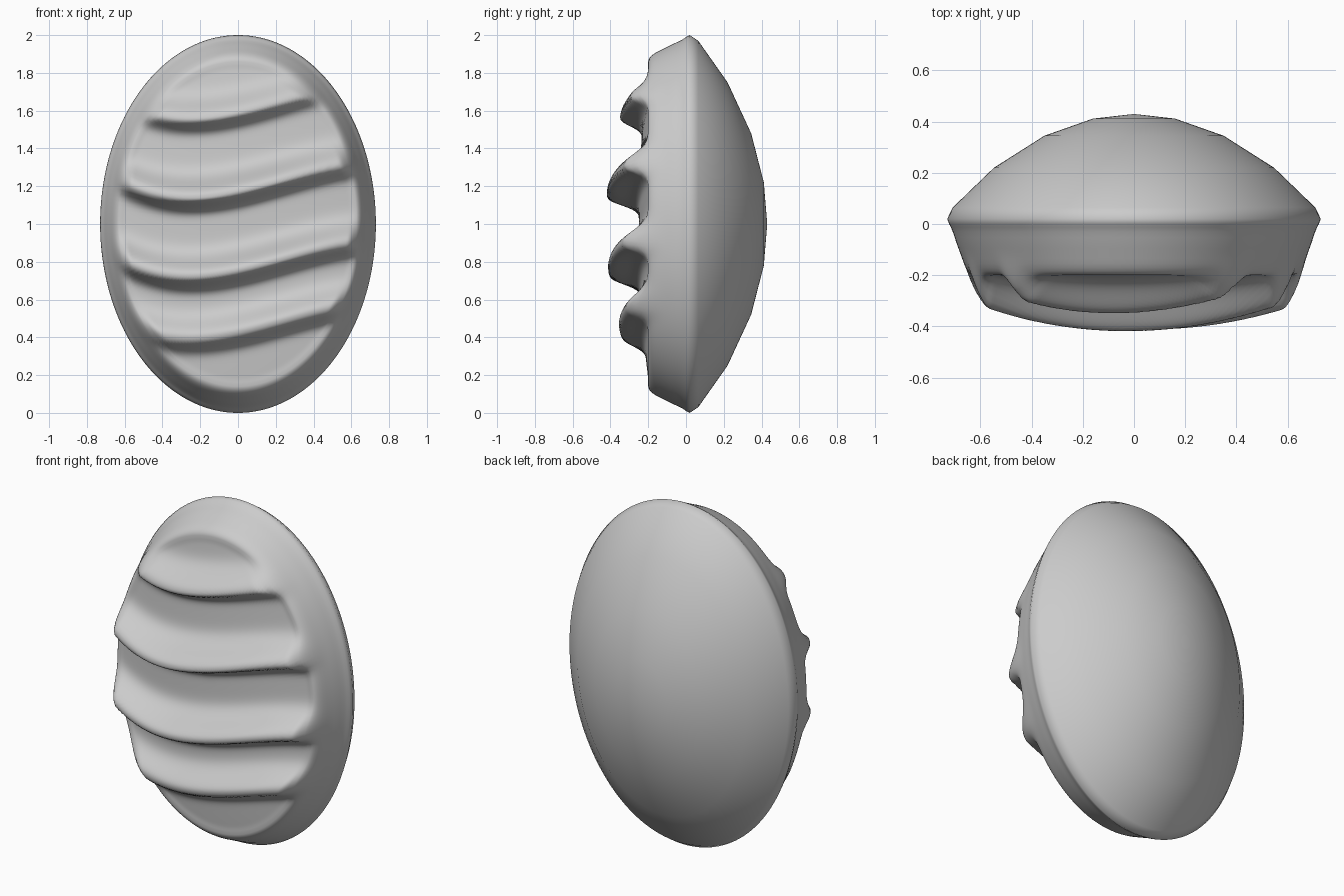
import bpy, bmesh, math

if "Cube" in bpy.data.objects:
    bpy.data.objects.remove(bpy.data.objects["Cube"])

HALF_W, HALF_H, SEG = 0.73, 1.0, 240
WALL = [(0.0, -0.20), (0.865, -0.20), (0.885, -0.19), (0.905, -0.165),
        (0.95, -0.075), (0.975, -0.02), (0.99, 0.0), (1.0, 0.02)]
BACK = [(0.97, 0.065), (0.75, 0.22), (0.48, 0.345), (0.22, 0.412)]
RIDGES = (1.54, 1.12, 0.70, 0.37)


def wall_depth(r):
    for (r0, y0), (r1, y1) in zip(WALL, WALL[1:]):
        if r <= r1:
            return y0 + (y1 - y0) * (r - r0) / (r1 - r0)
    return WALL[-1][1]


def front_depth(x, z, r):
    # asymmetric wavy ridges: steep below the crest, gentle above
    bend = 0.215 * x + 0.271 * x**2 - 0.371 * x**3
    ridge = 0.0
    for zc in RIDGES:
        t = z - zc - bend - 0.045
        t = max(t - 0.015, 0) if t > 0 else t
        ridge += math.exp(-(t / (0.085 if t > 0 else 0.05))**2)
    s = min(1, max(0, (0.94 - r) / 0.14))
    fade = s * s * (3 - 2 * s)
    height = 0.225 - 0.14 * (x / HALF_W)**2 - 0.23 * (z - 1)**2
    # slight bulge of the plate under the ridges
    bulge = 0.05 * max(0, 1 - (r / 0.82)**2)
    ridge = min(ridge, 1)
    return wall_depth(r) - bulge - max(height - bulge, 0) * ridge * fade


bm = bmesh.new()


def add_ring(r, depth):
    ring = []
    for i in range(SEG):
        a = 2 * math.pi * i / SEG
        x, z = HALF_W * r * math.cos(a), 1 + HALF_H * r * math.sin(a)
        ring.append(bm.verts.new((x, depth(x, z, r), z)))
    return ring


# ridged front, then the low dome at the back
radii = [0.0125 * k for k in range(1, 68)] + [0.85 + 0.01 * k for k in range(1, 16)]
rings = [add_ring(r, front_depth) for r in radii]
rings += [add_ring(r, lambda x, z, q, y=y: y) for r, y in BACK]
for a, b in zip(rings, rings[1:]):
    for i in range(SEG):
        j = (i + 1) % SEG
        bm.faces.new((a[i], a[j], b[j], b[i]))
for ring, y in ((rings[0], front_depth(0, 1, 0)), (rings[-1], 0.43)):
    centre = bm.verts.new((0, y, 1))
    for i in range(SEG):
        bm.faces.new((ring[i], ring[(i + 1) % SEG], centre))
bmesh.ops.recalc_face_normals(bm, faces=bm.faces)

mesh = bpy.data.meshes.new("ridged_oval_shell")
bm.to_mesh(mesh)
bm.free()
shell = bpy.data.objects.new("ridged_oval_shell", mesh)
bpy.context.collection.objects.link(shell)
bpy.context.view_layer.objects.active = shell
shell.select_set(True)
bpy.ops.object.shade_smooth_by_angle(angle=math.radians(100))
